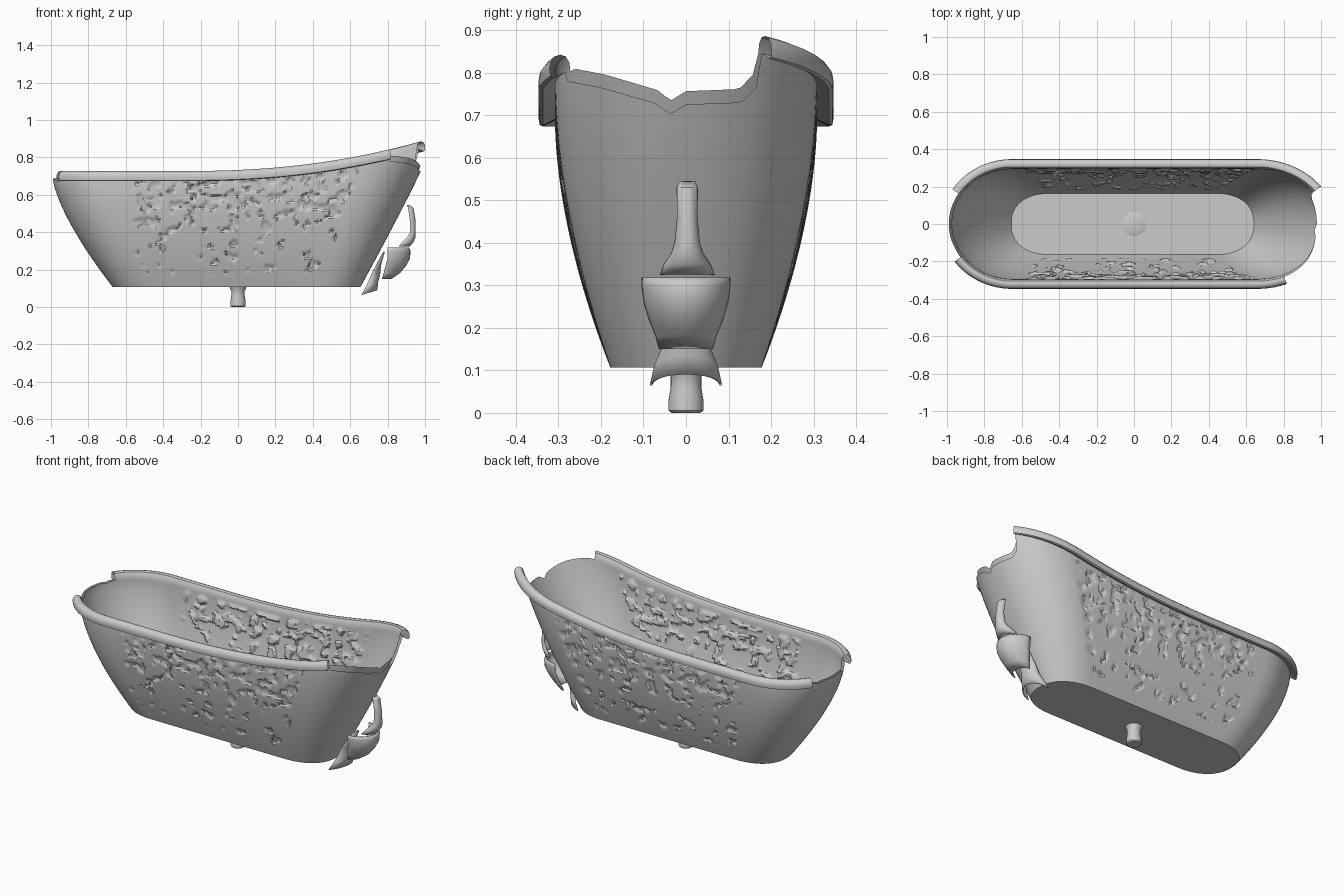
import bpy, bmesh, math
from mathutils import Vector, noise

if "Cube" in bpy.data.objects:
    bpy.data.objects.remove(bpy.data.objects["Cube"])

BASE = 0.107
ROWS = 60


def finish(bm, name, angle=40):
    me = bpy.data.meshes.new(name)
    bm.normal_update()
    bm.to_mesh(me)
    bm.free()
    ob = bpy.data.objects.new(name, me)
    bpy.context.collection.objects.link(ob)
    bpy.ops.object.select_all(action='DESELECT')
    ob.select_set(True)
    bpy.context.view_layer.objects.active = ob
    bpy.ops.object.shade_smooth_by_angle(angle=math.radians(angle))
    return ob


def lerp_table(tab, v):
    for (a, fa), (b, fb) in zip(tab, tab[1:]):
        if a <= v <= b:
            return fa + (fb - fa) * (v - a) / (b - a)
    return tab[0][1] if v < tab[0][0] else tab[-1][1]


# Plan outline of the tub at relative height t, pushed outward by off
def outline(col, t, off=0.0):
    kind, f = col
    w = 0.178 + 0.13 * (1 - (1 - t) ** 1.75)
    xl = 0.67 + 0.32 * (1 - (1 - t) ** 1.4)
    xr = 0.655 + 0.385 * (1 - (1 - t) ** 1.08)
    el, er = 0.23 + 0.11 * t, 0.23 + 0.155 * t
    cl, cr = xl - el, xr - er
    if kind == 'front':
        return -cl + (cl + cr) * f, -(w + off)
    if kind == 'back':
        return cr - (cl + cr) * f, w + off
    a = -math.pi / 2 + math.pi * f
    e = er if kind == 'right' else el
    p = 2 / (2.0 + 0.35 * (1 - t))
    c = max(0, math.cos(a)) ** p * (e + off)
    s = math.copysign(abs(math.sin(a)) ** p, math.sin(a)) * (w + off)
    return (cr + c, s) if kind == 'right' else (-cl - c, -s)


cols = [(k, i / n) for k, n in (('front', 140), ('right', 56), ('back', 140), ('left', 56)) for i in range(n)]


def rim_height(x):
    return 0.727 + 0.168 * (max(0, x + 0.3) / 1.3) ** 2.3


# Broken edge heights at both ends of the tub (y, z)
RIGHT_TEAR = [(-0.28, 0.81), (-0.2, 0.795), (-0.06, 0.755), (-0.04, 0.73), (0, 0.755), (0.13, 0.76), (0.17, 0.80)]
LEFT_TEAR = [(-0.19, 0.685), (-0.12, 0.67), (-0.05, 0.69), (0.05, 0.70), (0.12, 0.68), (0.17, 0.70)]


# Worn, pitted patches on the long sides
def wear(x, y, z):
    mx = min(1, max(0, (x + 0.58) / 0.05), max(0, (0.74 - x) / 0.05))
    mz = min(1, max(0, (z - 0.17) / 0.03), max(0, (rim_height(x) - 0.05 - z) / 0.02))
    if mx * mz <= 0:
        return 0.0
    thresh = 0.34 - 0.27 * min(1, max(0, (z - 0.40) / 0.15))
    n = noise.noise(Vector((x * 17, y * 3 + 7, z * 23)))
    n += 0.35 * noise.noise(Vector((x * 50, y + 3, z * 50)))
    return mx * mz * min(1, max(0, (n - thresh) / 0.09))


# Tub shell: outer skin, rolled rim, inner skin
bm = bmesh.new()
RIM = [(0.028, -0.014), (0.036, -0.010), (0.039, 0.008), (0.036, 0.024), (0.026, 0.036),
       (0.012, 0.040), (-0.002, 0.036), (-0.011, 0.022)]
grid, torn, worn = [], [], []
for col in cols:
    x1, y1 = outline(col, 1)
    H = rim_height(x1) - 0.04 - BASE
    tear = None
    if x1 > 0.8 and -0.28 < y1 < 0.165:
        tear = lerp_table(RIGHT_TEAR, y1)
    elif x1 < -0.8 and -0.17 < y1 < 0.16:
        tear = lerp_table(LEFT_TEAR, y1)
    torn.append(tear is not None)
    drop = 0.03 if x1 > 0 else 0
    t_out = min(1, (tear - drop - BASE) / H) if tear else 1
    t_in = min(1, (tear - BASE) / H) if tear else 1
    line, marks = [], []
    for r in range(ROWS + 1):
        t = r / ROWS * t_out
        x, y = outline(col, t)
        z = BASE + t * H
        d = wear(x, y, z) if col[0] in ('front', 'back') else 0
        marks.append(d)
        line.append(bm.verts.new((x, y - math.copysign(0.009 * d, y), z)))
    for off, dz in RIM:
        x, y = outline(col, 1, off)
        line.append(bm.verts.new((x, y, BASE + H + dz)))
    for r in range(ROWS, -1, -1):
        t = r / ROWS * t_in
        x, y = outline(col, t, -0.014)
        z = BASE + 0.008 + t * (H - 0.008)
        d = wear(x, y, z) if col[0] in ('front', 'back') else 0
        line.append(bm.verts.new((x, y - math.copysign(0.012 * d, y), z)))
    grid.append(line)
    worn.append(marks)

n = len(cols)
for i in range(n):
    j = (i + 1) % n
    for r in range(len(grid[0]) - 1):
        if ROWS <= r < ROWS + len(RIM) + 1 and (torn[i] or torn[j]):
            continue
        # small holes eaten through the outer skin
        if r < ROWS and 0.3 < worn[i][r] < 0.65 and noise.noise(Vector((i * 0.2, r * 0.2, 2))) > 0.0:
            continue
        bm.faces.new((grid[i][r], grid[j][r], grid[j][r + 1], grid[i][r + 1]))
bm.faces.new([l[0] for l in reversed(grid)])
bm.faces.new([l[-1] for l in grid])
finish(bm, "tub_shell", 38)


# Turned parts around the vertical centre axis
def lathe(name, profile, seg=32):
    bm = bmesh.new()
    rings = [[bm.verts.new((r * math.cos(2 * math.pi * k / seg), r * math.sin(2 * math.pi * k / seg), z))
              for k in range(seg)] for r, z in profile]
    for a, b in zip(rings, rings[1:]):
        for k in range(seg):
            m = (k + 1) % seg
            bm.faces.new((a[k], a[m], b[m], b[k]))
    bm.faces.new(list(reversed(rings[0])))
    bm.faces.new(rings[-1])
    return finish(bm, name)


lathe("drain_pipe", [(0.034, 0), (0.041, 0.006), (0.041, 0.03), (0.036, 0.06), (0.036, 0.085), (0.046, 0.108)])
lathe("drain_dish", [(0.065, 0.114), (0.058, 0.118), (0.03, 0.117), (0.02, 0.119)])


# Fragments of the foot ornament: open half-round shells facing +x
# rows: (z, x of the edges, bulge in x, half width)
def fragment(name, rows, lift=0.0, yc=0.0, seg=16):
    bm = bmesh.new()
    g = []
    for z, x, d, w in rows:
        row = []
        for k in range(seg + 1):
            a = -math.pi / 2 + math.pi * k / seg
            row.append(bm.verts.new((x + d * math.cos(a), yc + w * math.sin(a), z + lift * math.cos(a))))
        g.append(row)
    for a, b in zip(g, g[1:]):
        for k in range(seg):
            bm.faces.new((a[k], b[k], b[k + 1], a[k + 1]))
    ob = finish(bm, name)
    m = ob.modifiers.new("thickness", 'SOLIDIFY')
    m.thickness = 0.006
    return ob


fragment("foot_stem", [(0.545, 0.905, 0.012, 0.018), (0.53, 0.91, 0.028, 0.025), (0.46, 0.92, 0.03, 0.024),
                       (0.40, 0.92, 0.03, 0.03), (0.375, 0.905, 0.045, 0.038), (0.35, 0.88, 0.06, 0.055),
                       (0.325, 0.86, 0.06, 0.065)], yc=0.003)
fragment("foot_bowl", [(0.318, 0.80, 0.115, 0.104), (0.30, 0.80, 0.122, 0.105), (0.26, 0.80, 0.12, 0.10),
                       (0.22, 0.79, 0.108, 0.088), (0.18, 0.78, 0.085, 0.072), (0.15, 0.77, 0.05, 0.064)])
fragment("foot_toe", [(0.27, 0.765, 0.02, 0.05), (0.20, 0.725, 0.04, 0.055), (0.145, 0.70, 0.06, 0.06),
                      (0.11, 0.685, 0.065, 0.075), (0.065, 0.66, 0.085, 0.085)], lift=0.025)
